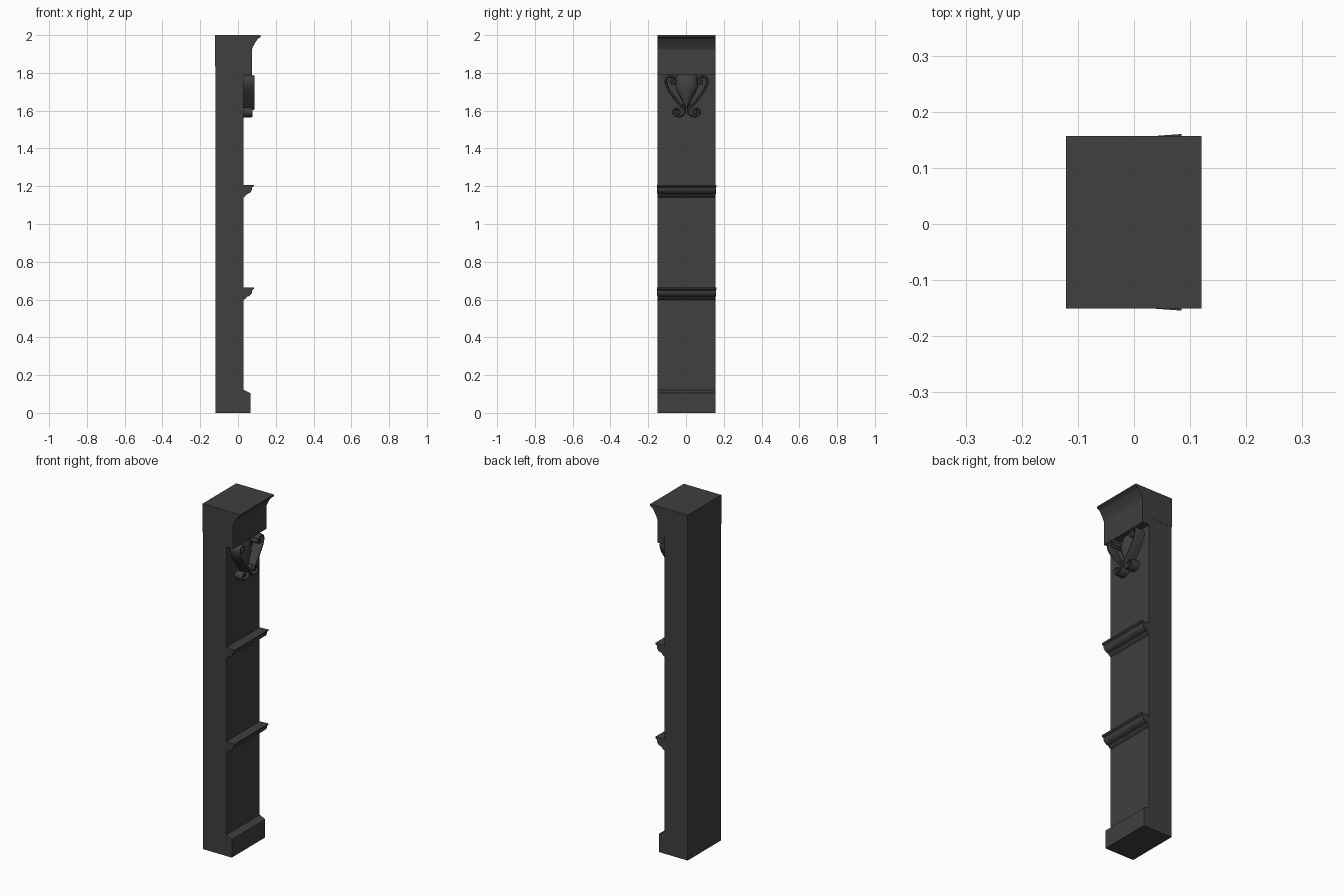
import bpy, bmesh, math
from mathutils import Vector

cube = bpy.data.objects.get("Cube")
if cube:
    bpy.data.objects.remove(cube, do_unlink=True)

stone = bpy.data.materials.new("dark_grey_stone")
stone.use_nodes = True
stone.diffuse_color = (0.05, 0.05, 0.05, 1)
stone.node_tree.nodes["Principled BSDF"].inputs["Base Color"].default_value = (0.05, 0.05, 0.05, 1)

MID_Y, HALF, FACE = 0.003, 0.153, 0.03   # width centre, half width, shaft face


def finish(name, bm, smooth=False):
    bmesh.ops.recalc_face_normals(bm, faces=bm.faces)
    mesh = bpy.data.meshes.new(name)
    bm.to_mesh(mesh)
    bm.free()
    mesh.materials.append(stone)
    obj = bpy.data.objects.new(name, mesh)
    bpy.context.collection.objects.link(obj)
    if smooth:
        bpy.ops.object.select_all(action='DESELECT')
        obj.select_set(True)
        bpy.context.view_layer.objects.active = obj
        bpy.ops.object.shade_smooth_by_angle(angle=math.radians(40))
    return obj


def moulding(name, profile, half=HALF, flare=0.0, smooth=False):
    """Run an x-z profile across the width, optionally wider where it projects."""
    bm = bmesh.new()
    ends = [[bm.verts.new((x, MID_Y + s * (half + flare * max(0, x - FACE)), z))
             for x, z in profile] for s in (-1, 1)]
    n = len(profile)
    for end in ends:
        bm.faces.new(end)
    for i in range(n):
        j = (i + 1) % n
        bm.faces.new((ends[0][i], ends[0][j], ends[1][j], ends[1][i]))
    return finish(name, bm, smooth)


def spline(points, steps=7):
    """Smooth path through the points."""
    p = [Vector(q) for q in points]
    p = [2 * p[0] - p[1]] + p + [2 * p[-1] - p[-2]]
    out = []
    for a, b, c, d in zip(p, p[1:], p[2:], p[3:]):
        for k in range(steps):
            t = k / steps
            out.append(0.5 * (2 * b + (c - a) * t + (2 * a - 5 * b + 4 * c - d) * t * t
                              + (3 * b - a - 3 * c + d) * t ** 3))
    return out + [p[-2]]


def ribbon(name, points, side, depth, thick):
    """Scroll band standing out of the shaft face, with a rounded front."""
    path = spline(points)
    bm = bmesh.new()
    rings = []
    for i, p in enumerate(path):
        tan = (path[min(i + 1, len(path) - 1)] - path[max(i - 1, 0)]).normalized()
        nor = Vector((-tan.y, tan.x))
        section = ((-1, 0), (-1, 0.85), (-0.5, 1), (0.5, 1), (1, 0.85), (1, 0))
        ring = []
        for w, h in section:
            q = p + nor * w * thick
            ring.append(bm.verts.new((FACE - 0.005 + (depth + 0.005) * h,
                                      MID_Y + side * q.x, q.y)))
        rings.append(ring)
    for a, b in zip(rings, rings[1:]):
        for k in range(len(a)):
            m = (k + 1) % len(a)
            bm.faces.new((a[k], a[m], b[m], b[k]))
    bm.faces.new(rings[0])
    bm.faces.new(rings[-1])
    finish(name, bm, True)


def boss(name, y, z, radius, depth):
    bm = bmesh.new()
    bmesh.ops.create_cone(bm, cap_ends=True, segments=16, radius1=radius,
                          radius2=radius * 0.75, depth=depth)
    for v in bm.verts:
        v.co = Vector((FACE + depth / 2 + v.co.z, MID_Y + y + v.co.x, z + v.co.y))
    finish(name, bm, True)


# Shaft with its foot block
moulding("shaft_and_foot", [(-0.12, 0), (0.065, 0), (0.065, 0.105), (FACE, 0.122),
                            (FACE, 1.835), (-0.12, 1.835)])

# Head block with a flared cornice
moulding("head", [(-0.121, 1.833), (FACE, 1.833), (FACE, 1.79), (0.074, 1.79),
                  (0.074, 1.925), (0.08, 1.94), (0.091, 1.96), (0.104, 1.98),
                  (0.12, 1.99), (0.12, 2.0), (-0.121, 2.0)], half=HALF + 0.001)

# Two ledges
for label, top in (("upper", 1.207), ("lower", 0.663)):
    drops = [(0.025, 0), (0.085, 0), (0.083, 0.008), (0.075, 0.014), (0.074, 0.025),
             (0.069, 0.036), (0.06, 0.044), (0.046, 0.049), (0.042, 0.056),
             (FACE, 0.066), (0.025, 0.066)]
    moulding(label + "_ledge", [(x, top - d) for x, d in drops], flare=0.08)

# Mirrored scrolls under the head
big = [(0.062, 1.748), (0.075, 1.742), (0.08, 1.757), (0.067, 1.771), (0.085, 1.781),
       (0.104, 1.772), (0.109, 1.75), (0.1, 1.722), (0.078, 1.687),
       (0.054, 1.655), (0.032, 1.628), (0.016, 1.608)]
small = [(0.02, 1.635), (0.008, 1.608), (0.013, 1.584), (0.034, 1.571), (0.058, 1.574),
         (0.071, 1.59), (0.064, 1.606), (0.048, 1.609), (0.041, 1.598)]
for label, side in (("right", -1), ("left", 1)):
    ribbon(label + "_upper_scroll", big, side, 0.058, 0.007)
    ribbon(label + "_lower_scroll", small, side, 0.048, 0.006)
    boss(label + "_upper_scroll_eye", side * 0.066, 1.754, 0.013, 0.054)
    boss(label + "_lower_scroll_eye", side * 0.044, 1.594, 0.013, 0.045)

# Bulging leaf between the scrolls
bm = bmesh.new()
rows = []
for z, w, h in ((1.79, 0.055, 0.02), (1.765, 0.056, 0.032), (1.735, 0.062, 0.042),
                (1.70, 0.05, 0.044), (1.66, 0.028, 0.04), (1.615, 0.006, 0.03)):
    rows.append([bm.verts.new((FACE - 0.003 + h * math.sin(math.pi * k / 10),
                               MID_Y - w * math.cos(math.pi * k / 10), z))
                 for k in range(11)])
for a, b in zip(rows, rows[1:]):
    for k in range(10):
        bm.faces.new((a[k], a[k + 1], b[k + 1], b[k]))
bm.faces.new(rows[0])
bm.faces.new(rows[-1])
finish("centre_leaf", bm, True)
